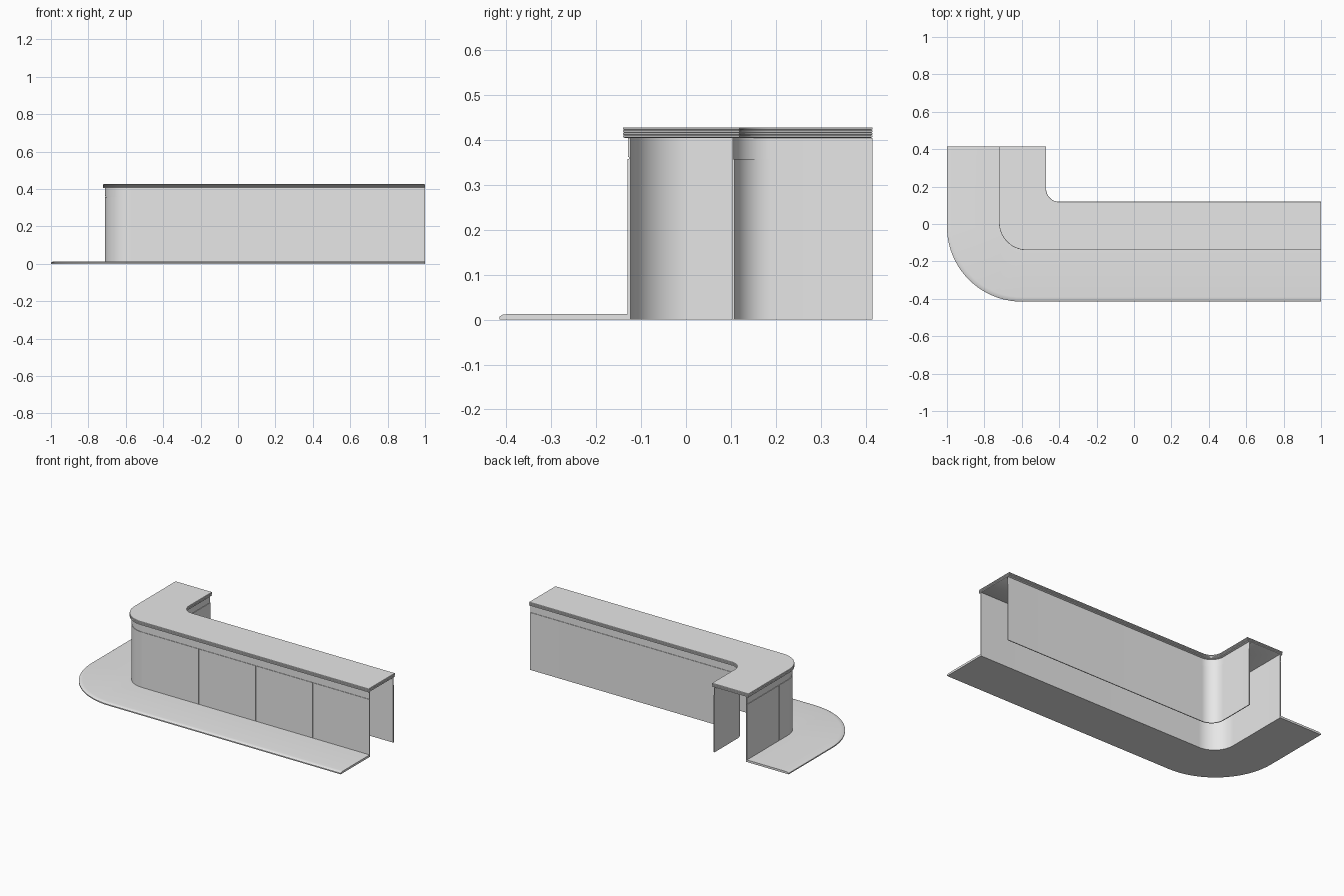
import bpy, bmesh, math

cube = bpy.data.objects.get("Cube")
if cube:
    bpy.data.objects.remove(cube, do_unlink=True)

grey = bpy.data.materials.new("plain_grey")
grey.use_nodes = True
grey.diffuse_color = (0.8, 0.8, 0.8, 1)
grey.node_tree.nodes["Principled BSDF"].inputs["Base Color"].default_value = (0.8, 0.8, 0.8, 1)

END_X, END_Y = 1.0, 0.415


def path(x, y, r, end_x=END_X, end_y=END_Y, steps=20):
    """L-shaped line: down the short arm, round the corner, along the long arm."""
    pts = [(x, end_y)]
    for i in range(steps + 1):
        a = math.pi + math.pi / 2 * i / steps
        pts.append((x + r + r * math.cos(a), y + r + r * math.sin(a)))
    return pts + [(end_x, y)]


def loft(name, sections):
    """Closed solid through outlines of equal point count at given heights."""
    bm = bmesh.new()
    rings = [[bm.verts.new((x, y, z)) for x, y in outline] for outline, z in sections]
    for low, high in zip(rings, rings[1:]):
        n = len(low)
        for i in range(n):
            j = (i + 1) % n
            bm.faces.new((low[i], low[j], high[j], high[i]))
    bm.faces.new(rings[0][::-1])
    bm.faces.new(rings[-1])
    bmesh.ops.recalc_face_normals(bm, faces=bm.faces)
    mesh = bpy.data.meshes.new(name)
    bm.to_mesh(mesh)
    bm.free()
    mesh.materials.append(grey)
    obj = bpy.data.objects.new(name, mesh)
    bpy.context.collection.objects.link(obj)
    bpy.ops.object.select_all(action="DESELECT")
    obj.select_set(True)
    bpy.context.view_layer.objects.active = obj
    bpy.ops.object.shade_smooth_by_angle(angle=math.radians(30))
    return obj


def front_path(d, **ends):
    """Customer-side wall line, moved inward by d."""
    return path(-0.712 + d, -0.13 + d, 0.14 - d, **ends)


def back_path(d, **ends):
    """Staff-side wall line, moved toward the inside of the counter by d."""
    return path(-0.482 - d, 0.108 - d, 0.082 + d, **ends)


def wall(name, line, outer, inner, z0, z1, **ends):
    outline = line(outer, **ends) + line(inner, **ends)[::-1]
    return loft(name, [(outline, z0), (outline, z1)])


# Foot platform with a sloped outer lip
def platform(d):
    return path(-1 + d, -0.415 + d, 0.4 - d) + front_path(0)[::-1]


loft("foot_platform", [(platform(0), 0), (platform(0), 0.007),
                       (platform(0.006), 0.011), (platform(0.024), 0.013)])

# Front wall: thin backing, upper band and separate lower panels
PANEL_TOP, TOP_BASE, GAP = 0.358, 0.405, 0.002
wall("front_backing", front_path, 0.003, 0.006, 0, TOP_BASE)
corner_x, corner_y = -0.571, 0.097
wall("front_corner_panel", front_path, 0, 0.003, 0, PANEL_TOP,
     end_x=corner_x - GAP, end_y=corner_y - GAP)
wall("front_upper_band", front_path, 0.001, 0.003, PANEL_TOP + 2 * GAP, TOP_BASE)


def flat_panel(name, x0, x1, y0, y1):
    outline = [(x0, y0), (x1, y0), (x1, y1), (x0, y1)]
    loft(name, [(outline, 0), (outline, PANEL_TOP)])


seam_step = (END_X - corner_x) / 4
for i in range(4):
    left = corner_x + i * seam_step
    right = left + seam_step - (GAP if i < 3 else 0)
    flat_panel(f"front_panel_{i + 1}", left + GAP, right, -0.13, -0.127)
flat_panel("side_panel", -0.712, -0.709, corner_y + GAP, END_Y)

# Back wall with a slightly recessed upper band
wall("back_panel", back_path, 0, 0.005, 0, PANEL_TOP)
wall("back_upper_band", back_path, 0.003, 0.005, PANEL_TOP, TOP_BASE)


# Counter top with a ridged edge
def top_outline(d):
    ends = dict(end_x=END_X - d, end_y=END_Y - d)
    return (path(-0.722 + d, -0.14 + d, 0.15 - d, **ends)
            + path(-0.47 - d, 0.119 - d, 0.07 + d, **ends)[::-1])


ridges = 4
ridge_height = (0.428 - TOP_BASE) / ridges
sections = []
for i in range(ridges):
    base = TOP_BASE + i * ridge_height
    sections += [(top_outline(0.003), base),
                 (top_outline(0), base + ridge_height * 0.25),
                 (top_outline(0), base + ridge_height * 0.85)]
sections.append((top_outline(0.001), 0.428))
loft("counter_top", sections)
